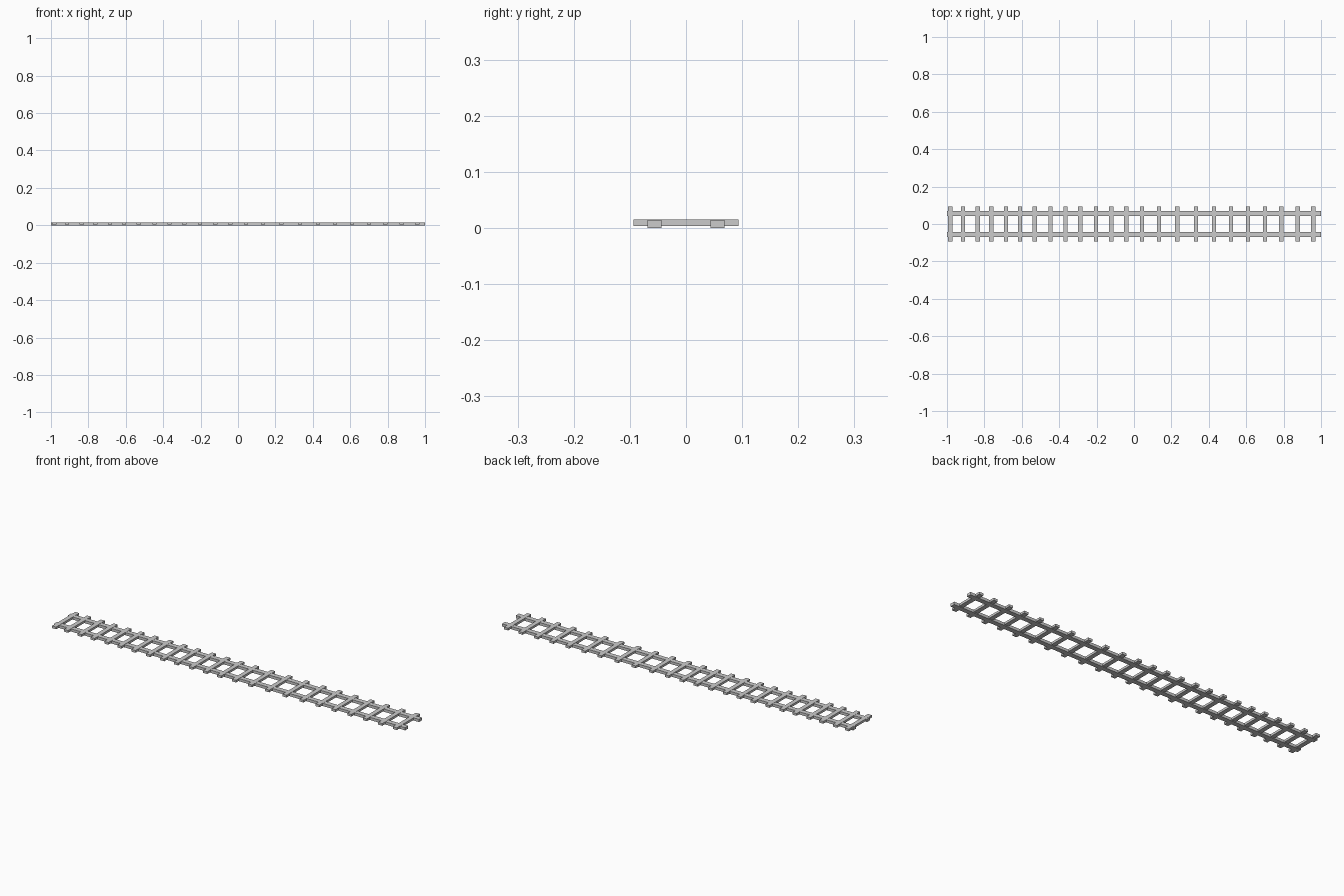
import bpy


def box(name, x, y, z, size):
    bpy.ops.mesh.primitive_cube_add(size=1, location=(x, y, z))
    ob = bpy.context.object
    ob.name = name
    ob.scale = size
    bpy.ops.object.transform_apply(location=False, rotation=False, scale=True)
    return ob


# Two long rails
for side, label in ((-1, "front"), (1, "back")):
    box(f"rail_{label}", 0, side * 0.056, 0.007, (2.0, 0.025, 0.014))

# Unevenly spaced cross ties, slightly raised above ground
tie_x = [-0.982, -0.914, -0.836, -0.763, -0.684, -0.61, -0.53, -0.446,
         -0.366, -0.287, -0.203, -0.121, -0.041, 0.043, 0.134, 0.232,
         0.331, 0.428, 0.519, 0.61, 0.70, 0.788, 0.876, 0.959]
for i, x in enumerate(tie_x):
    box(f"cross_tie_{i + 1}", x, 0, 0.009, (0.023, 0.188, 0.0115))
